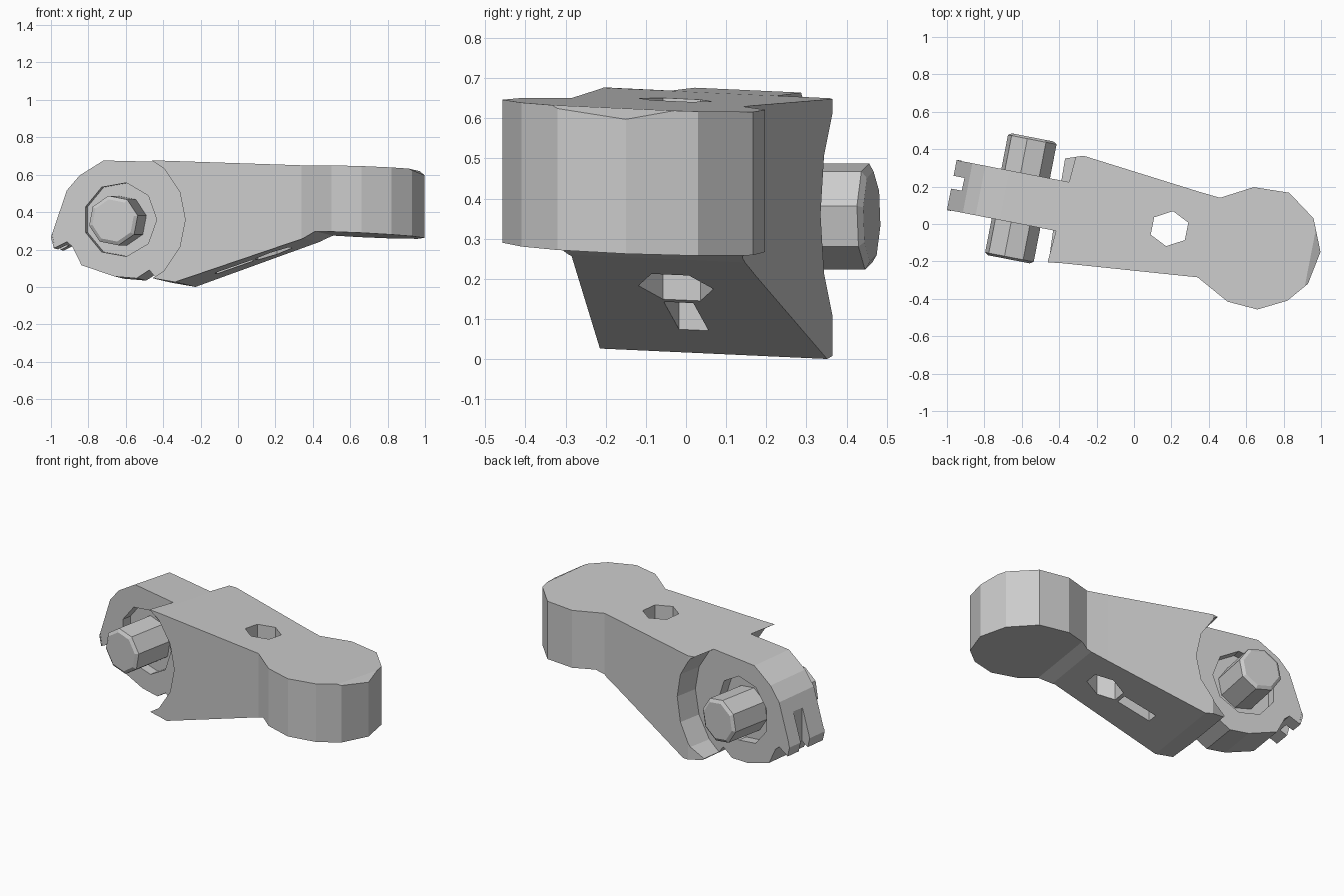
import bpy, bmesh, math
from mathutils import Matrix, Vector

if "Cube" in bpy.data.objects:
    bpy.data.objects.remove(bpy.data.objects["Cube"])

# Local frame: x runs along the arm, y along the axle, origin under the pivot
FRAME = Matrix.Translation((-0.605, 0.137, 0)) @ Matrix.Rotation(math.radians(-11), 4, 'Z')
PIVOT_Z = 0.36
SIDE = 0.137          # half width of the knuckle


def to_world(x, y):
    p = FRAME @ Vector((x, y, 0))
    return (p.x, p.y)


def make_prism(name, points, offset):
    """Extrude a closed 3D outline by an offset vector."""
    bm = bmesh.new()
    face = bm.faces.new([bm.verts.new(p) for p in points])
    new = bmesh.ops.extrude_face_region(bm, geom=[face])['geom']
    bmesh.ops.translate(bm, vec=offset, verts=[v for v in new if isinstance(v, bmesh.types.BMVert)])
    bmesh.ops.recalc_face_normals(bm, faces=bm.faces)
    mesh = bpy.data.meshes.new(name)
    bm.to_mesh(mesh)
    bm.free()
    obj = bpy.data.objects.new(name, mesh)
    bpy.context.collection.objects.link(obj)
    return obj


def ring(radius, sides, y, z=PIVOT_Z, phase=0.0):
    return [(radius * math.cos(phase + 2 * math.pi * i / sides), y,
             z + radius * math.sin(phase + 2 * math.pi * i / sides)) for i in range(sides)]


def box(name, lo, hi):
    pts = [(lo[0], lo[1], lo[2]), (hi[0], lo[1], lo[2]), (hi[0], hi[1], lo[2]), (lo[0], hi[1], lo[2])]
    obj = make_prism(name, pts, (0, 0, hi[2] - lo[2]))
    obj.data.transform(FRAME)
    return obj


def combine(target, tool, operation):
    mod = target.modifiers.new(operation, 'BOOLEAN')
    mod.operation = operation
    mod.solver = 'EXACT'
    mod.object = tool
    tool.hide_render = True
    bpy.context.view_layer.objects.active = target
    bpy.ops.object.modifier_apply(modifier=mod.name)
    bpy.data.objects.remove(tool, do_unlink=True)


# Arm: plan outline with round pad and narrow knuckle
plan = [(-0.27, 0.365), (0.34, 0.175), (0.46, 0.14), (0.64, 0.197), (0.83, 0.167), (0.96, 0.03),
        (0.997, -0.15), (0.93, -0.32), (0.82, -0.41), (0.66, -0.457), (0.5, -0.415),
        (0.34, -0.285), (-0.38, -0.21), (-0.46, -0.205),
        to_world(0.15, -SIDE), to_world(-0.5, -SIDE), to_world(-0.5, SIDE), to_world(0.15, SIDE),
        (-0.37, 0.35)]
arm = make_prism("pivot_arm", [(x, y, -0.2) for x, y in plan], (0, 0, 1.2))

# Side profile trims the top, the ramp underneath and the knuckle nose
profile = [(-0.09, 0.67), (-0.22, 0.59), (-0.29, 0.51), (-0.376, 0.26), (-0.36, 0.2), (-0.29, 0.235),
           (-0.26, 0.21), (-0.21, 0.11), (-0.03, 0.05), (0.09, 0.04), (0.16, 0.085), (0.2, 0.035),
           (0.33, 0.013), (1.02, 0.25), (1.09, 0.285), (1.66, 0.262), (1.66, 0.58),
           (1.58, 0.625), (1.0, 0.64), (0.25, 0.662)]
trim = make_prism("side_trim", [(x, -1, z) for x, z in profile], (0, 2, 0))
for v in trim.data.vertices:
    v.co.z -= 0.045 * v.co.y
trim.data.transform(FRAME)
combine(arm, trim, 'INTERSECT')

# Round clearance and axle recess on both faces of the knuckle
for s in (-1, 1):
    for radius, sides, start in ((0.385, 16, SIDE - 0.002), (0.2, 9, SIDE - 0.06)):
        cut = make_prism("round_cutter", ring(radius, sides, s * start), (0, s * 0.5, 0))
        cut.data.transform(FRAME)
        combine(arm, cut, 'DIFFERENCE')

# Six-sided through hole, pocket under the ramp, nose slot
hole = [(0.19 + 0.107 * math.cos(math.radians(80 + 60 * i)),
         -0.025 + 0.095 * math.sin(math.radians(80 + 60 * i)), -0.1) for i in range(6)]
combine(arm, make_prism("hole_cutter", hole, (0, 0, 1)), 'DIFFERENCE')
combine(arm, box("pocket_cutter", (0.5, -0.06, -0.1), (0.7, 0.015, 0.27)), 'DIFFERENCE')
combine(arm, box("slot_cutter", (-0.6, -0.02, 0.0), (-0.315, 0.05, 0.43)), 'DIFFERENCE')

# Axle: faceted pin through the knuckle with slightly narrowed ends
axle = make_prism("axle", ring(0.135, 8, -0.32, 0.355, 0.2), (0, 0.64, 0))
bm = bmesh.new()
bm.from_mesh(axle.data)
caps = [f for f in bm.faces if len(f.verts) == 8]
bmesh.ops.inset_individual(bm, faces=caps, thickness=0.02, depth=0.012)
bm.to_mesh(axle.data)
bm.free()
axle.data.transform(FRAME)

for obj in (arm, axle):
    for poly in obj.data.polygons:
        poly.use_smooth = False
